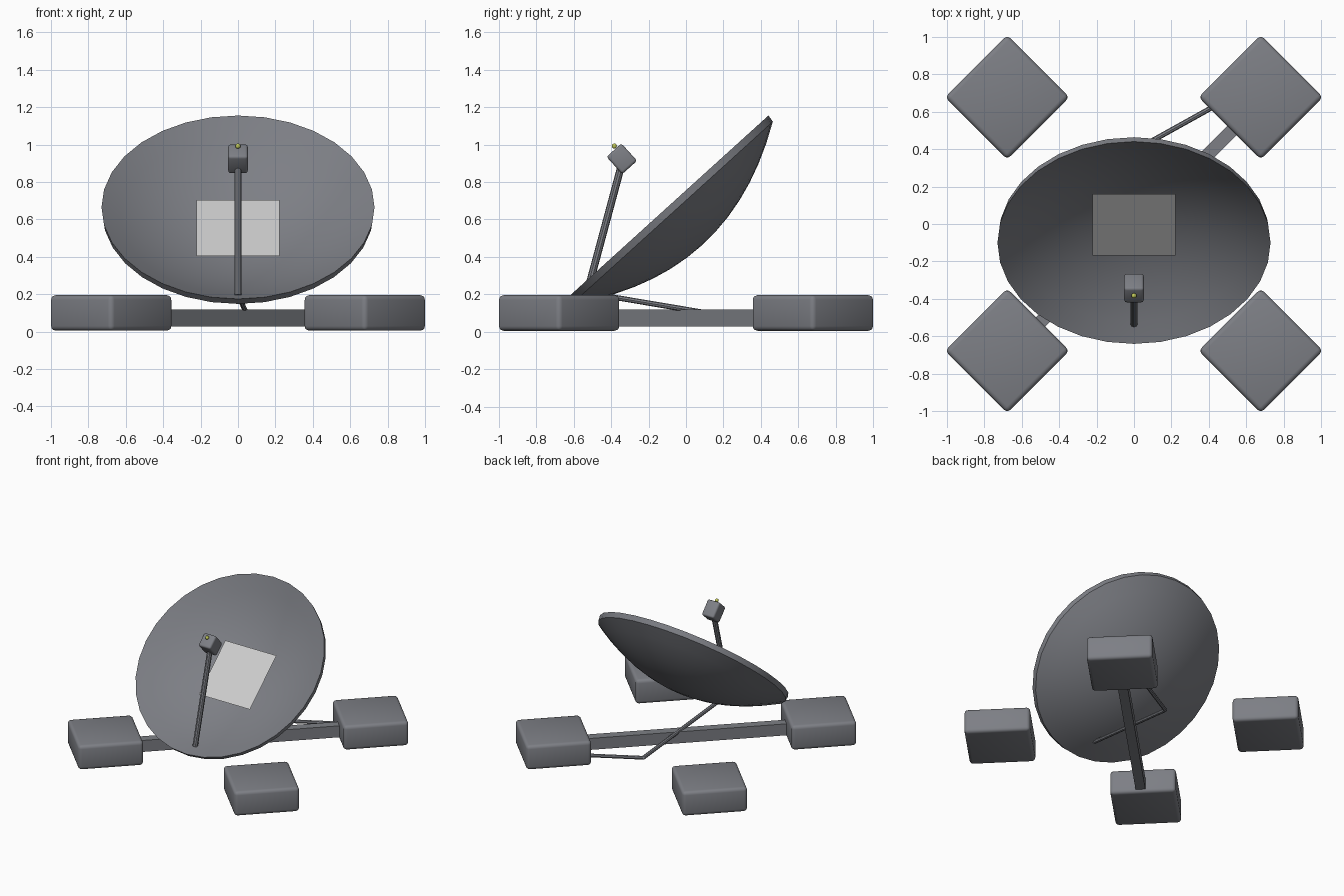
import bpy, bmesh, math
from mathutils import Vector, Matrix

if "Cube" in bpy.data.objects:
    bpy.data.objects.remove(bpy.data.objects["Cube"])

TILT = math.radians(42.2)
DISH = Matrix.Translation((0, -0.10, 0.665)) @ Matrix.Rotation(TILT, 4, 'X')


def material(name, rgb):
    mat = bpy.data.materials.new(name)
    mat.diffuse_color = (*rgb, 1)
    mat.use_nodes = True
    mat.node_tree.nodes["Principled BSDF"].inputs["Base Color"].default_value = mat.diffuse_color
    return mat


DARK = material("dark_grey", (0.205, 0.212, 0.235))
PALE = material("pale_grey", (0.85, 0.85, 0.85))
LAMP = material("lamp_yellow", (0.55, 0.6, 0.1))


def add_object(name, bm, matrix=Matrix(), mat=DARK):
    bmesh.ops.recalc_face_normals(bm, faces=bm.faces)
    mesh = bpy.data.meshes.new(name)
    bm.to_mesh(mesh)
    bm.free()
    mesh.materials.append(mat)
    obj = bpy.data.objects.new(name, mesh)
    bpy.context.collection.objects.link(obj)
    obj.matrix_world = matrix
    bpy.ops.object.select_all(action='DESELECT')
    obj.select_set(True)
    bpy.context.view_layer.objects.active = obj
    bpy.ops.object.shade_smooth_by_angle(angle=math.radians(35))
    return obj


def box(name, size, matrix, bevel=0.0):
    bm = bmesh.new()
    bmesh.ops.create_cube(bm, size=1)
    bmesh.ops.scale(bm, vec=size, verts=bm.verts)
    if bevel:
        bmesh.ops.bevel(bm, geom=bm.edges[:], offset=bevel, segments=3,
                        profile=0.5, affect='EDGES')
    return add_object(name, bm, matrix)


def ball(name, centre, mat=DARK):
    bm = bmesh.new()
    bmesh.ops.create_icosphere(bm, subdivisions=2, radius=0.014)
    return add_object(name, bm, Matrix.Translation(centre), mat)


def tube(name, a, b, radius, sides=10):
    a, b = Vector(a), Vector(b)
    bm = bmesh.new()
    bmesh.ops.create_cone(bm, cap_ends=True, segments=sides, radius1=radius,
                          radius2=radius, depth=(b - a).length)
    rot = (b - a).to_track_quat('Z', 'Y').to_matrix().to_4x4()
    return add_object(name, bm, Matrix.Translation((a + b) / 2) @ rot)


# Dish: parabolic shell lathed around its own axis
steps = 7
inner = [(0.73 * i / steps, 0.235 * ((i / steps) ** 2 - 1)) for i in range(steps + 1)]
outer = [(0.725 * i / steps, 0.235 * (i / steps) ** 2 - 0.275) for i in range(steps, -1, -1)]
bm = bmesh.new()
pts = [bm.verts.new((r, 0, z)) for r, z in inner + outer]
edges = [bm.edges.new(p) for p in zip(pts, pts[1:])]
bmesh.ops.spin(bm, geom=pts + edges, cent=(0, 0, 0), axis=(0, 0, 1),
               angle=2 * math.pi, steps=32, use_duplicate=False)
bmesh.ops.remove_doubles(bm, verts=bm.verts, dist=1e-4)
add_object("dish", bm, DISH)

# Pale square panel floating in the bowl
bm = bmesh.new()
bmesh.ops.create_grid(bm, x_segments=1, y_segments=1, size=0.222)
add_object("dish_panel", bm, DISH @ Matrix.Translation((0, -0.004, -0.146)), PALE)

# Feed arm, receiver and its lamp
tube("feed_arm", (0, -0.532, 0.195), (0, -0.345, 0.89), 0.02)
box("receiver", (0.105, 0.107, 0.125),
    Matrix.Translation((0, -0.343, 0.924)) @ Matrix.Rotation(TILT, 4, 'X'), 0.014)
ball("status_lamp", (0, -0.383, 0.992), LAMP)

# Four ballast feet turned to diamonds
turn = Matrix.Rotation(math.pi / 4, 4, 'Z')
for sx, side in ((-1, "left"), (1, "right")):
    for sy, end in ((-1, "front"), (1, "back")):
        box(f"{end}_{side}_foot", (0.47, 0.47, 0.19),
            Matrix.Translation((sx * 0.678, sy * 0.678, 0.1)) @ turn, 0.025)

# Diagonal beam joining two feet
box("base_beam", (1.6, 0.07, 0.09), Matrix.Translation((0.012, -0.012, 0.073)) @ turn)

# Bent strut from the back right foot to the underside of the dish
elbow = (0.07, 0.43, 0.047)
tube("lower_strut", (0.52, 0.68, 0.047), elbow, 0.014, 8)
tube("upper_strut", elbow, (0, -0.45, 0.195), 0.014, 8)
ball("strut_elbow", elbow)
